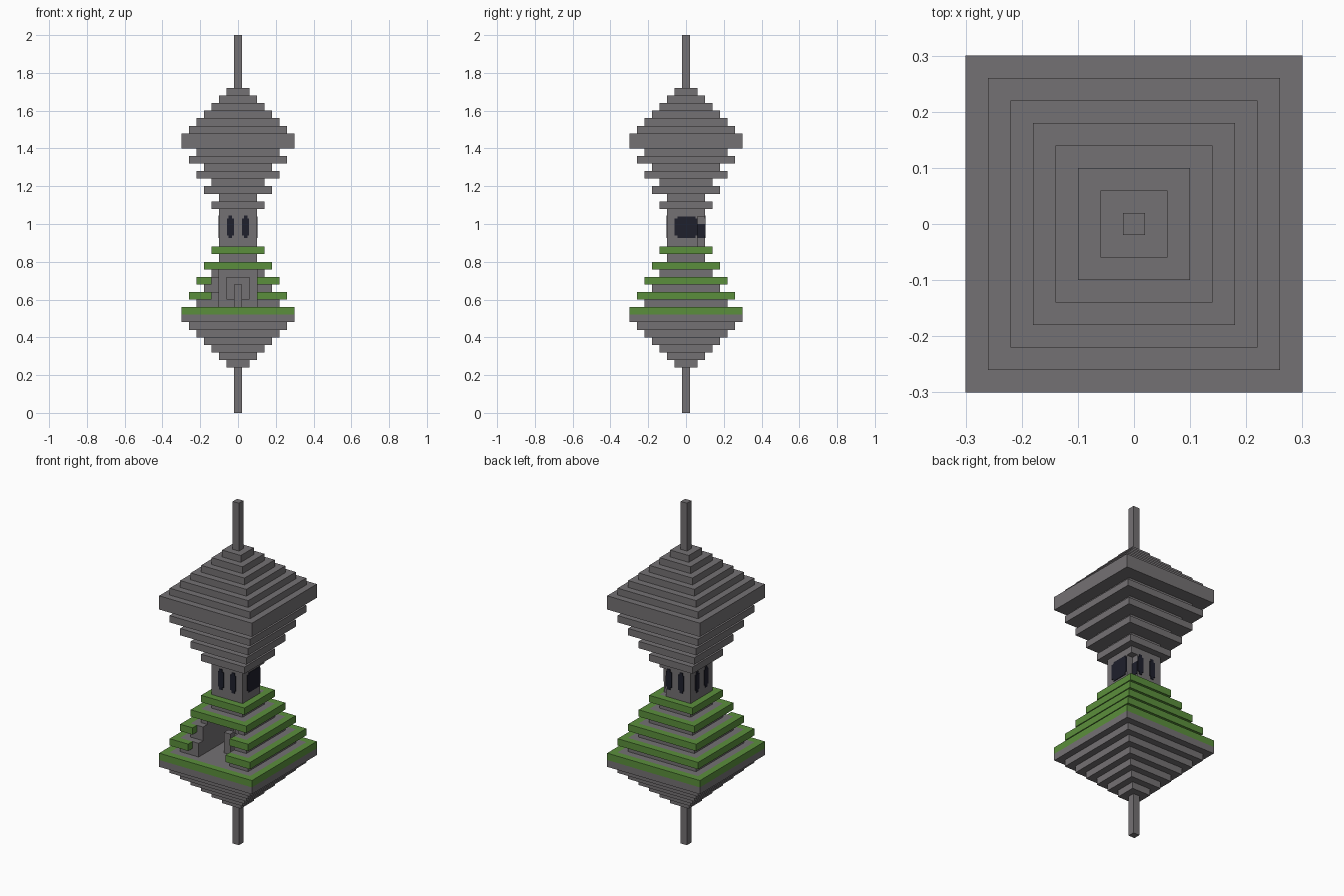
import bpy
import bmesh

if "Cube" in bpy.data.objects:
    bpy.data.objects.remove(bpy.data.objects["Cube"], do_unlink=True)

U = 0.04  # one block


def material(name, rgb):
    m = bpy.data.materials.new(name)
    m.use_nodes = True
    m.diffuse_color = (*rgb, 1)
    bsdf = next(n for n in m.node_tree.nodes if n.type == "BSDF_PRINCIPLED")
    bsdf.inputs["Base Color"].default_value = (*rgb, 1)
    return m


stone = material("grey stone", (0.175, 0.165, 0.172))
grass = material("grass green", (0.105, 0.275, 0.045))
dark = material("dark window", (0.013, 0.014, 0.025))


def boxes(name, mat, spans):
    """One object made of boxes given as (x0, x1, y0, y1, z0, z1)."""
    bm = bmesh.new()
    for x0, x1, y0, y1, z0, z1 in spans:
        vs = bmesh.ops.create_cube(bm, size=1)["verts"]
        for v in vs:
            v.co.x = x1 if v.co.x > 0 else x0
            v.co.y = y1 if v.co.y > 0 else y0
            v.co.z = z1 if v.co.z > 0 else z0
    me = bpy.data.meshes.new(name)
    bm.to_mesh(me)
    bm.free()
    me.materials.append(mat)
    ob = bpy.data.objects.new(name, me)
    bpy.context.collection.objects.link(ob)
    return ob


def square(h, z0, z1):
    return (-h, h, -h, h, z0, z1)


def walls(h, z0, z1, door=0.1):
    """Chamber walls, open at the front."""
    return [(-h, -door, -h, h, z0, z1), (door, h, -h, h, z0, z1),
            (-door, door, door, h, z0, z1)]


def rim(h, z, gap=None):
    """One block wide ring, with an optional gap in the front side."""
    i, t = h - U, z + U
    ring = [(-h, -i, -h, h, z, t), (i, h, -h, h, z, t), (-i, i, i, h, z, t)]
    if gap:
        ring += [(-i, gap[0], -h, -i, z, t), (gap[1], i, -h, -i, z, t)]
    else:
        ring.append((-i, i, -h, -i, z, t))
    return ring


# Poles at both ends
boxes("bottom_pole", stone, [square(0.02, 0, 0.24)])
boxes("top_pole", stone, [square(0.02, 1.72, 2.0)])

# Stepped underside and floor of the lower island
under = [square(0.06 + U * i, 0.24 + U * i, 0.28 + U * i) for i in range(7)]
boxes("lower_island", stone, under + [square(0.26, 0.52, 0.56)])

# Chamber with a front doorway
boxes("chamber", stone,
      walls(0.22, 0.56, 0.64) + walls(0.18, 0.64, 0.72)
      + walls(0.14, 0.72, 0.76) + [square(0.14, 0.76, 0.80)])
boxes("altar_post", stone, [(-0.02, 0.02, -0.10, -0.06, 0.56, 0.68)])
boxes("altar_panel", stone, [(-0.06, 0.06, 0.06, 0.10, 0.60, 0.72)])

# Grass ledges
gap = (-0.14, 0.10)
boxes("grass_ledges", grass,
      rim(0.30, 0.52) + rim(0.26, 0.60, gap) + rim(0.22, 0.68, gap)
      + rim(0.18, 0.76) + rim(0.14, 0.84))

# Neck with a broken back corner
boxes("neck", stone,
      [square(0.10, 0.80, 0.88), (-0.10, 0.06, -0.10, 0.10, 0.88, 1.04),
       (0.06, 0.10, -0.10, 0.06, 0.88, 1.04), square(0.10, 1.04, 1.08)])

# Slit windows on three sides
P = 0.004
slits = []
for c in (-0.04, 0.04):
    for w, z0, z1 in ((0.018, 0.94, 1.03), (0.009, 0.925, 1.045)):
        a, b = c - w, c + w
        slits += [(a, b, -0.10 - P, -0.10, z0, z1), (a, b, 0.10, 0.10 + P, z0, z1),
                  (-0.10 - P, -0.10, a, b, z0, z1)]
boxes("slit_windows", dark, slits)

# Ragged dark hole on the left side
boxes("broken_window", dark,
      [(0.10, 0.10 + P, -0.06, 0.06, 0.94, 1.03),
       (0.10, 0.10 + P, -0.045, 0.05, 0.925, 1.04),
       (0.06, 0.06 + P, 0.06, 0.10, 0.925, 1.00)])

# Upper island: ledged flare, thick rim, stepped roof
flare = []
for i in range(4):
    z = 1.08 + 2 * U * i
    flare += [square(0.14 + U * i, z, z + U),
              square(0.10 + U * i, z + U, z + 2 * U)]
boxes("upper_flare", stone, flare)
boxes("upper_rim", stone, [square(0.30, 1.40, 1.48)])
boxes("upper_roof", stone,
      [square(0.26 - U * i, 1.48 + U * i, 1.52 + U * i) for i in range(6)])
